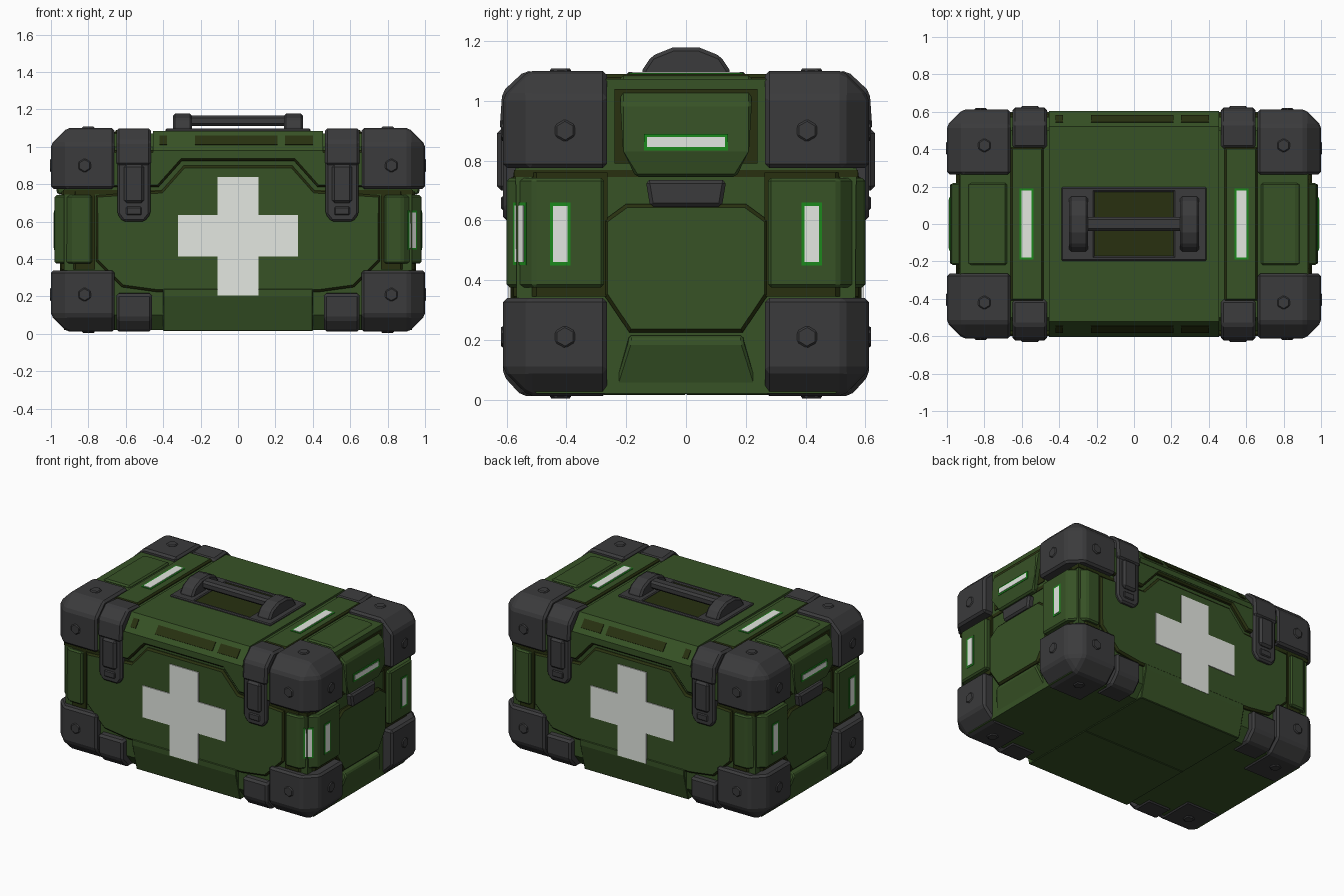
import bpy, bmesh, math
from mathutils import Vector

if "Cube" in bpy.data.objects:
    bpy.data.objects.remove(bpy.data.objects["Cube"])


def material(name, rgb):
    m = bpy.data.materials.new(name)
    m.diffuse_color = (*rgb, 1)
    m.use_nodes = True
    m.node_tree.nodes["Principled BSDF"].inputs["Base Color"].default_value = m.diffuse_color
    return m


GREEN = material("army green", (0.038, 0.084, 0.019))
OLIVE = material("dark olive", (0.021, 0.030, 0.005))
GREY = material("dark rubber grey", (0.043, 0.043, 0.045))
WHITE = material("off white", (0.78, 0.81, 0.76))
LIME = material("bright green trim", (0.012, 0.25, 0.012))


def place(axis, u, v, d):
    return {'x': (d, u, v), 'y': (u, d, v), 'z': (u, v, d)}[axis]


def finish(name, bm, mats, bevel=0, mirror=""):
    bmesh.ops.recalc_face_normals(bm, faces=bm.faces)
    me = bpy.data.meshes.new(name)
    bm.to_mesh(me)
    bm.free()
    for m in mats:
        me.materials.append(m)
    ob = bpy.data.objects.new(name, me)
    bpy.context.collection.objects.link(ob)
    if bevel:
        b = ob.modifiers.new("bevel", 'BEVEL')
        b.width, b.segments, b.limit_method = bevel, 1, 'ANGLE'
    if mirror:
        m = ob.modifiers.new("mirror", 'MIRROR')
        m.use_axis = ['x' in mirror, 'y' in mirror, 'z' in mirror]
        m.use_mirror_merge = False
    return ob


def prism_bm(pts, axis, a, b):
    bm = bmesh.new()
    lo = [bm.verts.new(place(axis, u, v, a)) for u, v in pts]
    hi = [bm.verts.new(place(axis, u, v, b)) for u, v in pts]
    n = len(pts)
    bm.faces.new(lo)
    cap = bm.faces.new(hi)
    for i in range(n):
        bm.faces.new((lo[i], lo[(i + 1) % n], hi[(i + 1) % n], hi[i]))
    bmesh.ops.recalc_face_normals(bm, faces=bm.faces)
    return bm, cap


def prism(name, pts, axis, a, b, mat, bevel=0, mirror="", taper=None):
    bm, _ = prism_bm(pts, axis, a, b)
    if taper:  # taper = (rule on z, y scale)
        for v in bm.verts:
            if taper[0](v.co.z):
                v.co.y *= taper[1]
    return finish(name, bm, [mat], bevel, mirror)


def panel(name, pts, axis, a, b, mirror=""):
    """Raised plate whose sloped rim is dark, outlining it."""
    bm, cap = prism_bm(pts, axis, a, b - 0.012)
    bmesh.ops.inset_region(bm, faces=[cap], thickness=0.013, depth=0.012)
    for f in bm.faces:
        f.material_index = 0 if f is cap else 1
    return finish(name, bm, [GREEN, OLIVE], 0, mirror)


def rect(u0, u1, v0, v1):
    return [(u0, v0), (u1, v0), (u1, v1), (u0, v1)]


def sym(half):
    return half + [(-u, v) for u, v in reversed(half)]


def mark(name, u0, u1, v0, v1, axis, d, mirror):
    e = 0.011
    prism(name + "_trim", rect(u0 - e, u1 + e, v0 - e, v1 + e), axis, d - 0.003, d + 0.003, LIME, 0, mirror)
    prism(name, rect(u0, u1, v0, v1), axis, d - 0.003, d + 0.006, WHITE, 0, mirror)


# Body core and the seam under the lid
prism("body_core", sym([(0.50, 0.02), (0.565, 0.10), (0.572, 1.0), (0.50, 1.072)]), 'x', -0.93, 0.93, GREEN)
prism("lid_seam", rect(-0.935, 0.935, -0.576, 0.576), 'z', 0.745, 0.768, OLIVE)

# Front and back walls
panel("front_panel", sym([(0.44, 0.225), (0.62, 0.25), (0.76, 0.39), (0.76, 0.74), (0.41, 0.765), (0.29, 0.90)]),
      'y', 0.5, 0.588, "y")
prism("bottom_skirt", [(0, 0.015), (0.545, 0.015), (0.592, 0.20), (0.592, 0.24), (0, 0.24)],
      'x', -0.40, 0.40, GREEN, 0.004, "y")
panel("lid_flap", sym([(0.30, 0.925), (0.425, 0.785), (0.70, 0.785), (0.70, 0.98)]), 'y', 0.5, 0.60, "y")
c, w = 0.525, 0.11
prism("cross", sym([(w, 0.205), (w, c - w), (0.32, c - w), (0.32, c + w), (w, c + w), (w, 0.84)]),
      'y', 0.585, 0.594, WHITE, 0, "y")

# Lid centre with worn paint along its sloped edges
prism("lid_centre", sym([(0.5, 0.945), (0.603, 0.945), (0.603, 0.98), (0.52, 1.085)]), 'x', -0.455, 0.455, GREEN)
worn = [(0.578, 1.008), (0.541, 1.055), (0.545, 1.061), (0.584, 1.013)]
for x0, x1 in ((-0.23, 0.21), (0.25, 0.40), (-0.42, -0.38)):
    prism("worn_paint", worn, 'x', x0, x1, OLIVE, 0, "y")

# Top bands with white strips
panel("top_band", rect(0.485, 0.66, -0.41, 0.41), 'z', 1.0, 1.09, "x")
mark("top_strip", 0.548, 0.602, -0.18, 0.18, 'z', 1.09, "x")

# End walls: lid pad, middle plate, foot pad, small grip
prism("end_lid_pad", [(0.68, 1.0), (0.68, 1.085), (0.87, 1.085), (0.975, 0.99), (0.985, 0.83), (0.965, 0.745), (0.9, 0.745)],
      'y', -0.22, 0.22, GREEN, 0.01, "x", (lambda z: z < 0.8, 0.76))
prism("end_lid_gap", rect(-0.24, 0.24, 0.79, 1.04), 'x', 0.9, 0.936, OLIVE, 0, "x")
mark("end_strip", -0.13, 0.13, 0.845, 0.878, 'x', 0.985, "x")
panel("end_plate", sym([(0.19, 0.225), (0.275, 0.35), (0.275, 0.60), (0.20, 0.655)]), 'x', 0.9, 0.952, "x")
prism("end_foot_pad", [(0.88, 0.02), (0.92, 0.02), (0.965, 0.19), (0.95, 0.215), (0.88, 0.215)],
      'y', -0.245, 0.245, GREEN, 0.008, "x", (lambda z: z > 0.1, 0.78))
prism("end_grip", sym([(0.12, 0.645), (0.135, 0.735)]), 'x', 0.9, 0.97, GREY, 0.012, "x")

# Upright edge pads with white strips
edge = [(0.78, 0.50), (0.78, 0.60), (0.88, 0.60), (0.98, 0.51), (0.98, 0.275), (0.88, 0.275)]
prism("edge_pad", edge, 'z', 0.375, 0.742, GREEN, 0.01, "xy")
gap = [(0.765, 0.5), (0.765, 0.578), (0.87, 0.578), (0.945, 0.50), (0.945, 0.262), (0.88, 0.262)]
prism("edge_gap", gap, 'z', 0.345, 0.76, OLIVE, 0, "xy")
mark("edge_strip", 0.397, 0.445, 0.46, 0.648, 'x', 0.98, "xy")
mid = Vector((0.93, -0.555))
t, n = Vector((0.10, 0.09)).normalized(), Vector((0.09, -0.10)).normalized()
for nm, hw, z0, z1, th, m in (("chamfer_strip_trim", 0.032, 0.45, 0.66, 0.003, LIME),
                              ("chamfer_strip", 0.022, 0.46, 0.65, 0.006, WHITE)):
    q = [mid - t * hw - n * 0.003, mid + t * hw - n * 0.003, mid + t * hw + n * th, mid - t * hw + n * th]
    prism(nm, [tuple(p) for p in q], 'z', z0, z1, m)


# Corner guards with hexagonal bolts
def corner(name, z_in, z_out):
    out = Vector((1.0, 0.612, z_out))
    bm, _ = prism_bm(rect(0.66, 1.0, 0.265, 0.612), 'z', min(z_in, z_out), max(z_in, z_out))
    v = min(bm.verts, key=lambda p: (p.co - out).length)
    bmesh.ops.bevel(bm, geom=list(v.link_edges), offset=0.085, segments=1, affect='EDGES', profile=0.5)
    finish(name, bm, [GREY], 0.014, "xy")


def bolt(name, u, v, axis, d0, d1):
    hexagon = [(u + 0.038 * math.cos(i * math.pi / 3 + 0.5), v + 0.038 * math.sin(i * math.pi / 3 + 0.5)) for i in range(6)]
    prism(name, hexagon, axis, d0, d1, GREY, 0.006, "xy")


for level, z_in, z_out, zb in (("upper", 0.775, 1.10, 0.90), ("lower", 0.34, 0.012, 0.21)):
    corner(level + "_corner_guard", z_in, z_out)
    bolt(level + "_front_bolt", 0.82, zb, 'y', 0.6, 0.62)
    bolt(level + "_end_bolt", 0.405, zb, 'x', 0.98, 1.0 + 0.006)
    s = 1 if level == "upper" else -1
    bolt(level + "_cap_bolt", 0.80, 0.42, 'z', z_out - 0.01 * s, z_out + 0.008 * s)

# Straps and latches
prism("lid_strap", [(0.40, 1.03), (0.405, 1.09), (0.54, 1.10), (0.615, 1.03), (0.624, 0.90), (0.55, 0.90)],
      'x', 0.465, 0.65, GREY, 0.014, "xy")
prism("foot_strap", [(0.40, 0.05), (0.405, 0.012), (0.55, 0.012), (0.612, 0.08), (0.612, 0.215), (0.55, 0.22)],
      'x', 0.46, 0.65, GREY, 0.014, "xy")
prism("latch_frame", [(0.468, 0.93), (0.468, 0.64), (0.50, 0.60), (0.615, 0.60), (0.645, 0.64), (0.645, 0.93)],
      'y', 0.55, 0.612, GREY, 0.012, "xy")
prism("latch_lever", rect(0.503, 0.61, 0.70, 0.905), 'y', 0.58, 0.632, GREY, 0.014, "xy")
prism("latch_foot", rect(0.515, 0.598, 0.635, 0.68), 'y', 0.58, 0.62, GREY, 0.006, "xy")

# Carrying handle in its tray
prism("handle_tray_floor", rect(-0.38, 0.38, -0.19, 0.19), 'z', 1.05, 1.088, OLIVE)
prism("handle_tray_side", rect(-0.385, 0.385, 0.172, 0.197), 'z', 1.05, 1.097, GREY, 0.006, "y")
prism("handle_tray_end", rect(0.212, 0.387, -0.197, 0.197), 'z', 1.05, 1.097, GREY, 0.006, "x")
prism("handle_post", sym([(0.15, 1.07), (0.145, 1.105), (0.115, 1.15), (0.045, 1.178)]),
      'x', 0.245, 0.348, GREY, 0.012, "x")
prism("handle_bar", rect(-0.037, 0.037, 1.112, 1.167), 'x', -0.27, 0.27, GREY, 0.014)
